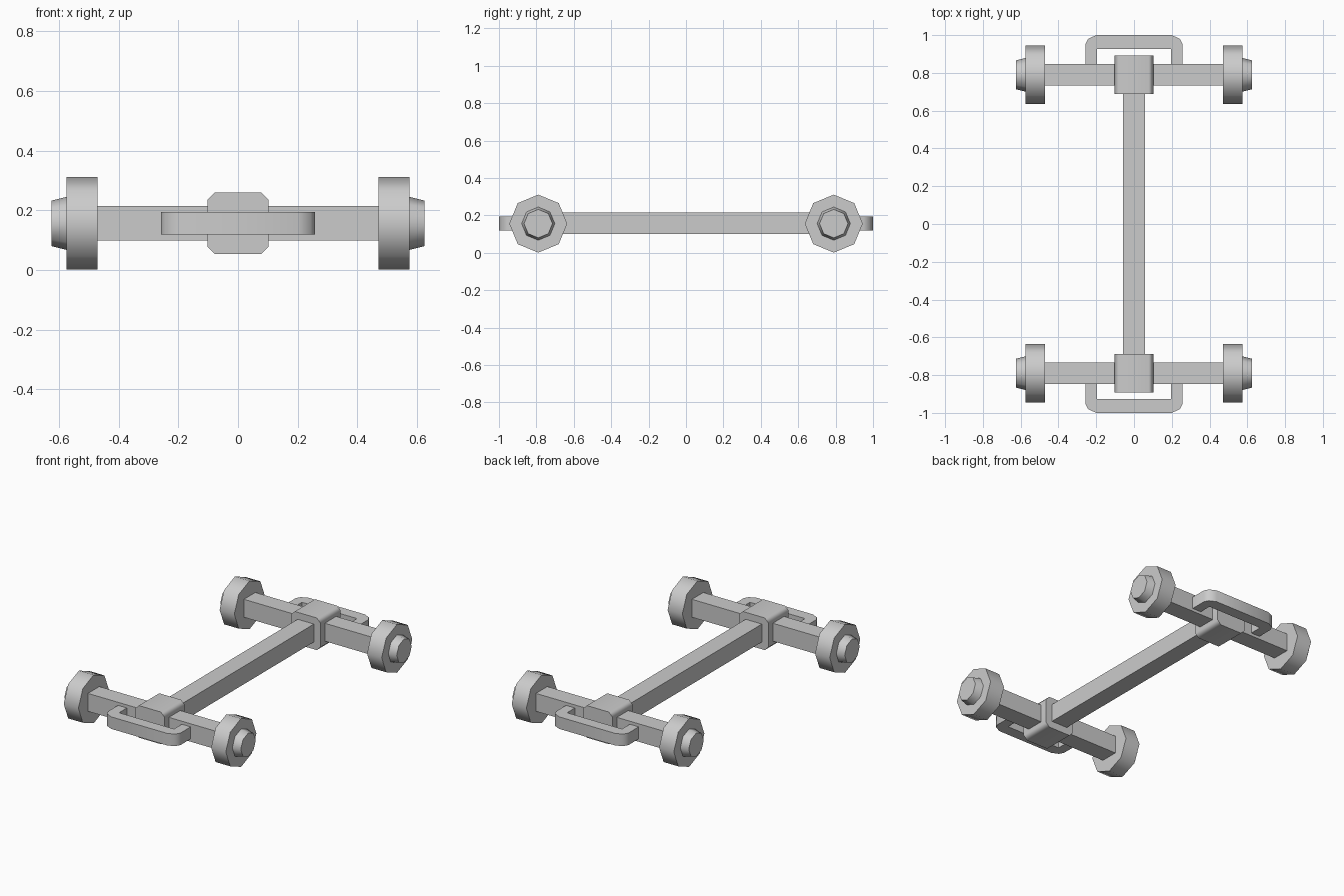
import bpy, bmesh, math
from mathutils import Matrix, Vector

cube = bpy.data.objects.get("Cube")
if cube:
    bpy.data.objects.remove(cube, do_unlink=True)

grey = bpy.data.materials.new("plain grey")
grey.use_nodes = True
colour = (0.6, 0.6, 0.6, 1)
grey.diffuse_color = colour
grey.node_tree.nodes["Principled BSDF"].inputs["Base Color"].default_value = colour

AXLE_Y, MID_Z, BAR = 0.79, 0.156, 0.115


def add_object(name, bm, smooth=False):
    bmesh.ops.recalc_face_normals(bm, faces=bm.faces)
    mesh = bpy.data.meshes.new(name)
    bm.to_mesh(mesh)
    bm.free()
    mesh.materials.append(grey)
    ob = bpy.data.objects.new(name, mesh)
    bpy.context.collection.objects.link(ob)
    if smooth:
        bpy.ops.object.select_all(action='DESELECT')
        ob.select_set(True)
        bpy.context.view_layer.objects.active = ob
        bpy.ops.object.shade_smooth_by_angle(angle=math.radians(50))
    return ob


def box(name, size, centre):
    bm = bmesh.new()
    bmesh.ops.create_cube(bm, size=1)
    bmesh.ops.scale(bm, vec=size, verts=bm.verts)
    bmesh.ops.translate(bm, vec=centre, verts=bm.verts)
    return add_object(name, bm)


def octagon(name, r_in, r_out, x_in, x_out, side, y):
    # Eight-sided drum along x, with a corner pointing straight up
    bm = bmesh.new()
    bmesh.ops.create_cone(bm, cap_ends=True, segments=8, radius1=r_in,
                          radius2=r_out, depth=x_out - x_in)
    bmesh.ops.rotate(bm, matrix=Matrix.Rotation(side * math.pi / 2, 3, 'Y'),
                     verts=bm.verts)
    bmesh.ops.translate(bm, vec=(side * (x_in + x_out) / 2, y, MID_Z),
                        verts=bm.verts)
    return add_object(name, bm, True)


def joint_block(name, y):
    # Block with chamfers on the four edges that run along y
    bm = bmesh.new()
    bmesh.ops.create_cube(bm, size=0.206)
    edges = [e for e in bm.edges
             if abs(e.verts[0].co.y - e.verts[1].co.y) > 0.1]
    bmesh.ops.bevel(bm, geom=edges, offset=0.025, segments=1, affect='EDGES')
    bmesh.ops.translate(bm, vec=(0, y, MID_Z), verts=bm.verts)
    ob = add_object(name, bm, True)
    mod = ob.modifiers.new("Weighted normals", 'WEIGHTED_NORMAL')
    mod.keep_sharp = True


def bumper(name, end):
    # U-shaped loop with cut outer corners, extruded upwards
    half = [(0.195, 0.927), (0.195, 0.84), (0.258, 0.84),
            (0.258, 0.95), (0.243, 0.98), (0.2, 1.0)]
    outline = half + [(-x, y) for x, y in reversed(half)]
    bm = bmesh.new()
    verts = [bm.verts.new((x, end * y, 0.118)) for x, y in outline]
    face = bm.faces.new(verts)
    result = bmesh.ops.extrude_face_region(bm, geom=[face])
    top = [g for g in result["geom"] if isinstance(g, bmesh.types.BMVert)]
    bmesh.ops.translate(bm, vec=Vector((0, 0, 0.077)), verts=top)
    add_object(name, bm, True)


# Long centre beam
box("centre_beam", (BAR, 2 * AXLE_Y, BAR), (0, 0, MID_Z + 0.001))

# Both ends: axle, joint block, bumper, wheels and hubs
for end, label in ((-1, "front"), (1, "rear")):
    y = end * AXLE_Y
    box(label + "_axle", (0.96, BAR, BAR), (0, y, MID_Z + 0.001))
    joint_block(label + "_joint_block", y)
    bumper(label + "_bumper", end)
    for side, hand in ((-1, "right"), (1, "left")):
        octagon(f"{label}_{hand}_wheel", 0.155, 0.155, 0.471, 0.575, side, y)
        octagon(f"{label}_{hand}_hub", 0.09, 0.076, 0.57, 0.626, side, y)
